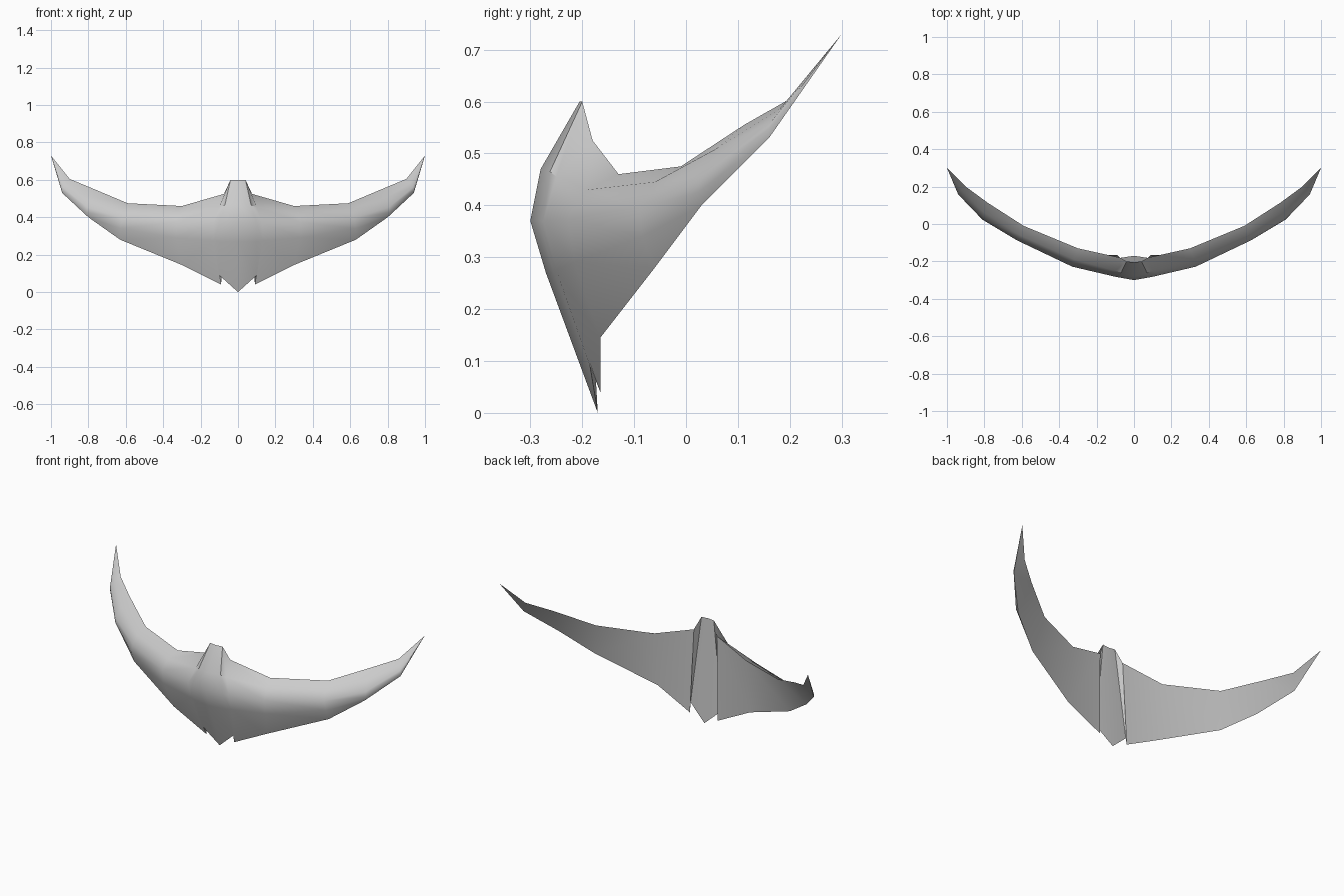
import bpy, bmesh, math

cube = bpy.data.objects.get("Cube")
if cube:
    bpy.data.objects.remove(cube)

# Grey body colour
grey = bpy.data.materials.new("plain grey")
grey.use_nodes = True
colour = (0.6, 0.6, 0.6, 1)
grey.diffuse_color = colour
grey.node_tree.nodes["Principled BSDF"].inputs["Base Color"].default_value = colour

# Half-wing ribs from centre outwards, each listed from top edge to bottom edge
ribs = [
    [(0, -.205, .6), (0, -.28, .47), (0, -.3, .37), (0, -.27, .27), (0, -.17, 0)],
    [(.04, -.2, .6), (.07, -.262, .465), (.1, -.282, .37), (.1, -.255, .27), (.1, -.185, .09)],
    [(.075, -.18, .525), (.1, -.25, .455), (.13, -.275, .37), (.13, -.25, .275), (.09, -.165, .04)],
    [(.3, -.13, .46), (.32, -.19, .43), (.33, -.228, .375), (.33, -.215, .29), (.3, -.165, .145)],
    [(.59, -.01, .475), (.61, -.06, .445), (.62, -.09, .395), (.63, -.085, .34), (.63, -.06, .28)],
    [(.78, .112, .555), (.8, .06, .51), (.81, .025, .455), (.81, .023, .425), (.8, .03, .4)],
    [(.9, .2, .605), (.92, .18, .585), (.935, .163, .56), (.94, .158, .545), (.94, .16, .53)],
]
tip = (1, .3, .73)


def build_wing(name):
    bm = bmesh.new()
    rows = [[bm.verts.new(p) for p in rib] for rib in ribs]
    end = bm.verts.new(tip)
    for a, b in zip(rows, rows[1:]):
        # Curved front skin
        for i in range(len(a) - 1):
            bm.faces.new((a[i], a[i + 1], b[i + 1], b[i]))
        # Flat back skin
        bm.faces.new((a[0], b[0], b[-1], a[-1]))
    # Pointed wing tip
    last = rows[-1]
    for i in range(len(last) - 1):
        bm.faces.new((last[i], last[i + 1], end))
    bm.faces.new((last[0], end, last[-1]))
    mesh = bpy.data.meshes.new(name)
    bm.to_mesh(mesh)
    bm.free()
    obj = bpy.data.objects.new(name, mesh)
    bpy.context.collection.objects.link(obj)
    mesh.materials.append(grey)
    return obj


wing = build_wing("curved_wing_body")
mirror = wing.modifiers.new("mirror", "MIRROR")
mirror.merge_threshold = 0.0005
bpy.context.view_layer.objects.active = wing
wing.select_set(True)
bpy.ops.object.modifier_apply(modifier="mirror")
bpy.ops.object.shade_smooth_by_angle(angle=math.radians(40))
